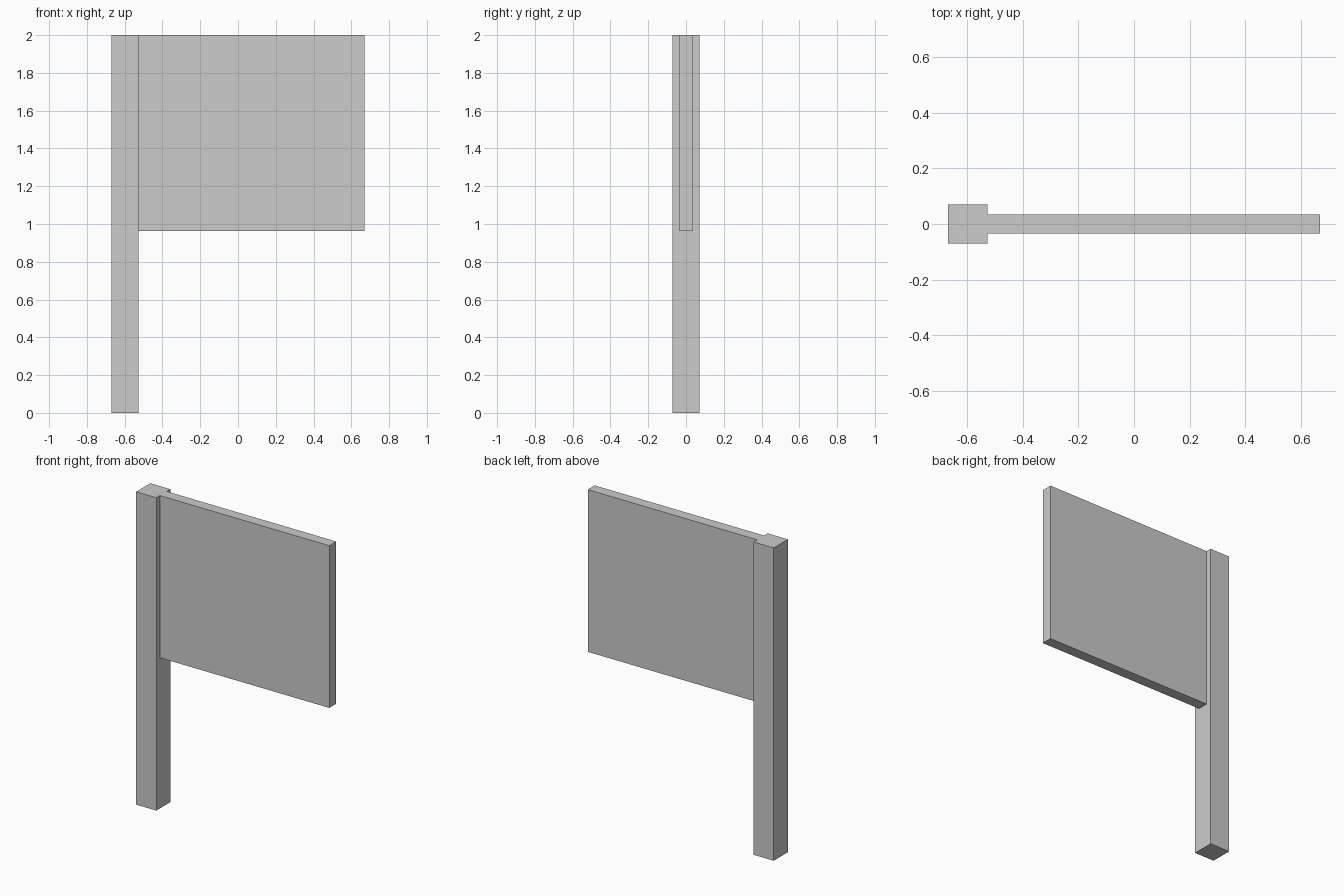
import bpy

if "Cube" in bpy.data.objects:
    bpy.data.objects.remove(bpy.data.objects["Cube"])


def box(name, x, y, z):
    """Axis-aligned box from (min, max) ranges."""
    bpy.ops.mesh.primitive_cube_add(size=1)
    ob = bpy.context.object
    ob.name = name
    ob.location = [(a + b) / 2 for a, b in (x, y, z)]
    ob.scale = [b - a for a, b in (x, y, z)]
    bpy.ops.object.transform_apply(location=True, rotation=False, scale=True)
    return ob


# Square upright post
box("post", (-0.67, -0.528), (-0.071, 0.071), (0, 2))

# Thin sign board, flush with the top of the post
box("sign_board", (-0.528, 0.67), (-0.035, 0.035), (0.963, 2))
